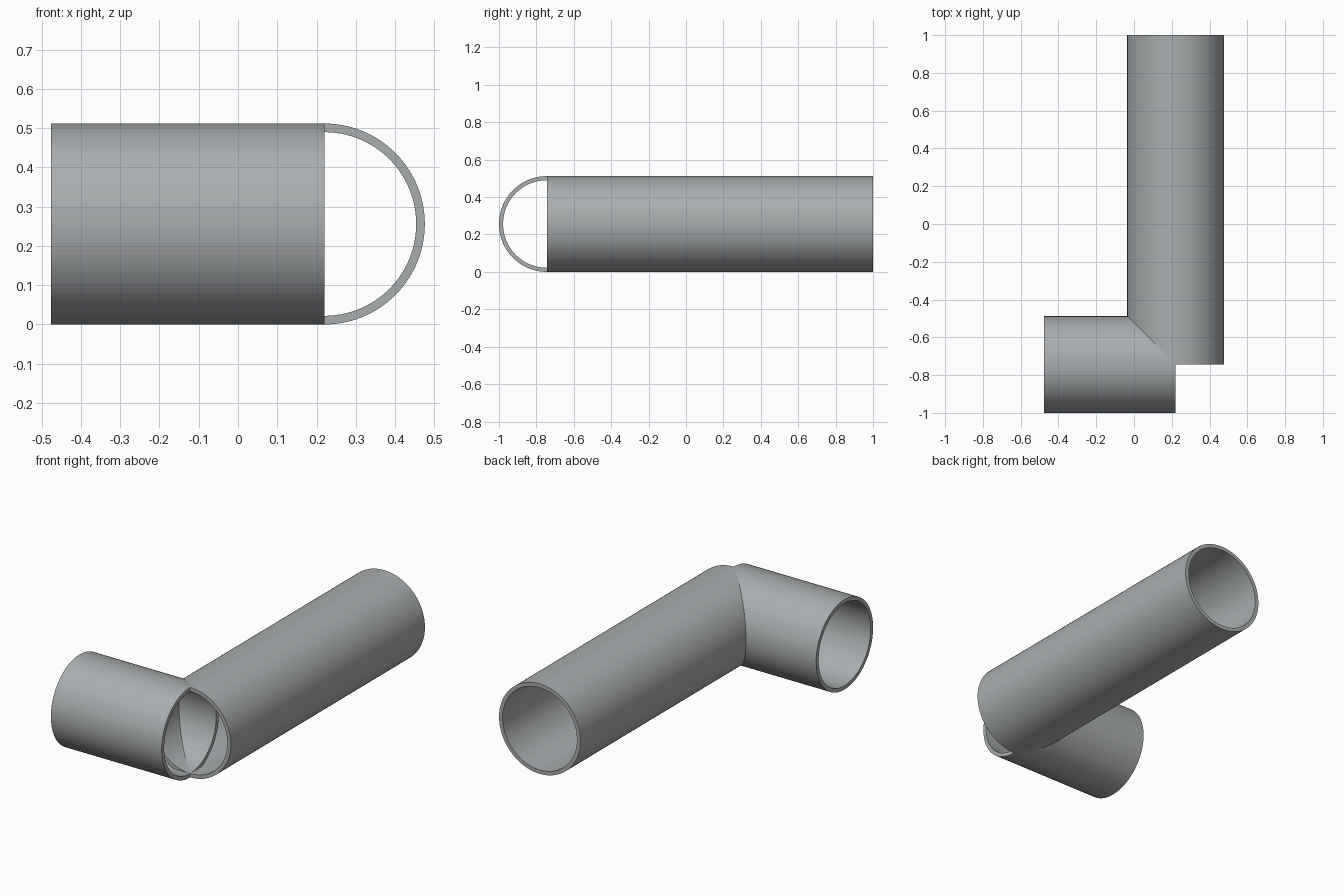
import bpy, bmesh
from math import cos, sin, tau
from mathutils import Vector

cube = bpy.data.objects.get("Cube")
if cube:
    bpy.data.objects.remove(cube, do_unlink=True)

OUTER, INNER, SIDES = 0.256, 0.234, 100
CORNER = Vector((0.22, -0.744, OUTER))   # where the two pipe axes meet

grey = bpy.data.materials.new("pipe grey")
grey.use_nodes = True
colour = (0.40, 0.42, 0.43, 1)
grey.diffuse_color = colour
grey.node_tree.nodes["Principled BSDF"].inputs["Base Color"].default_value = colour


def pipe(name, axis, length):
    """Open hollow pipe from the corner along a horizontal axis."""
    axis = Vector(axis)
    up = Vector((0, 0, 1))
    side = up.cross(axis)
    bm = bmesh.new()
    # Closed wall section: outer start, outer end, inner end, inner start
    section = [(OUTER, 0), (OUTER, length), (INNER, length), (INNER, 0)]
    rings = []
    for radius, along in section:
        ring = []
        for i in range(SIDES):
            a = tau * i / SIDES
            ring.append(bm.verts.new(CORNER + axis * along
                                     + (side * cos(a) + up * sin(a)) * radius))
        rings.append(ring)
    for k, ring in enumerate(rings):
        after = rings[(k + 1) % len(rings)]
        for i in range(SIDES):
            j = (i + 1) % SIDES
            bm.faces.new((ring[i], ring[j], after[j], after[i]))
    bmesh.ops.recalc_face_normals(bm, faces=bm.faces)
    mesh = bpy.data.meshes.new(name)
    bm.to_mesh(mesh)
    bm.free()
    mesh.materials.append(grey)
    obj = bpy.data.objects.new(name, mesh)
    bpy.context.collection.objects.link(obj)
    return obj


# Two pipes overlapping at a right-angled corner
pipe("long_pipe", (0, 1, 0), 1.744)
pipe("short_pipe", (-1, 0, 0), 0.697)
